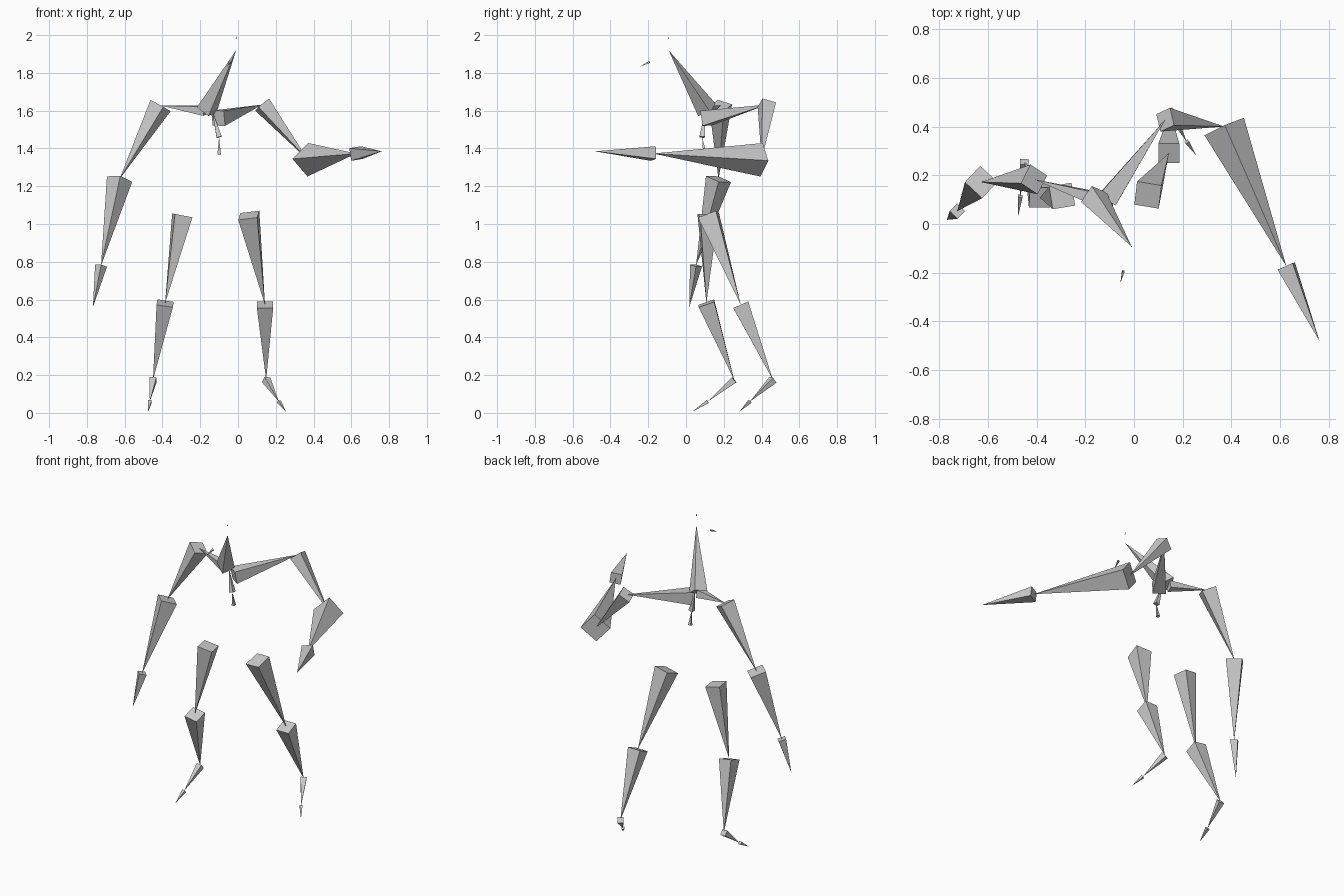
import bpy
import bmesh
from mathutils import Vector

grey = bpy.data.materials.new("bone_grey")
grey.diffuse_color = (0.6, 0.6, 0.6, 1)


def bone(name, base, tip, corner):
    """Square pyramid from base to tip, its width a fifth of its length.
    corner is the rough offset from the base centre to one base corner."""
    base, tip = Vector(base), Vector(tip)
    length = (tip - base).length
    axis = (tip - base).normalized()
    u = Vector(corner)
    u = (u - axis * u.dot(axis)).normalized()
    v = axis.cross(u)
    r = length * 0.1414
    bm = bmesh.new()
    ring = [bm.verts.new(base + d * r) for d in (u, v, -u, -v)]
    apex = bm.verts.new(tip)
    bm.faces.new(ring[::-1])
    for i in range(4):
        bm.faces.new((ring[i], ring[(i + 1) % 4], apex))
    bmesh.ops.recalc_face_normals(bm, faces=bm.faces)
    mesh = bpy.data.meshes.new(name)
    bm.to_mesh(mesh)
    bm.free()
    mesh.materials.append(grey)
    bpy.context.collection.objects.link(bpy.data.objects.new(name, mesh))


def chain(joints, parts):
    """Bones laid end to end along the joints."""
    for (name, corner), a, b in zip(parts, joints, joints[1:]):
        bone(name, a, b, corner)


# Right arm, from the collar to the fingertips
chain([(-0.175, 0.11, 1.60), (-0.41, 0.183, 1.627), (-0.627, 0.172, 1.238),
       (-0.725, 0.053, 0.78), (-0.768, 0.017, 0.56)],
      [("right_collarbone", (0, 0.02, 0.025)),
       ("right_upper_arm", (0.05, 0.015, -0.027)),
       ("right_forearm", (0.063, 0, -0.015)),
       ("right_hand", (0.032, 0, -0.005))])

# Left arm, bent forward
chain([(-0.105, 0.105, 1.56), (0.128, 0.428, 1.632), (0.37, 0.40, 1.34),
       (0.625, -0.173, 1.373), (0.762, -0.482, 1.385)],
      [("left_collarbone", (0.033, -0.023, 0.04)),
       ("left_upper_arm", (0.043, -0.026, 0.035)),
       ("left_forearm", (0.005, 0, 0.09)),
       ("left_hand", (0.038, 0.015, -0.03))])

# Right leg
chain([(-0.295, 0.115, 1.045), (-0.386, 0.108, 0.58), (-0.45, 0.255, 0.175),
       (-0.467, 0.115, 0.06), (-0.475, 0.034, 0.007)],
      [("right_thigh", (0.037, 0.053, -0.01)),
       ("right_shin", (0.046, -0.046, -0.023)),
       ("right_foot", (0.018, -0.012, 0.014)),
       ("right_toes", (0.009, -0.006, 0.007))])

# Left leg
chain([(0.057, 0.119, 1.046), (0.143, 0.29, 0.572), (0.149, 0.46, 0.175),
       (0.216, 0.338, 0.06), (0.254, 0.283, 0.007)],
      [("left_thigh", (0.058, 0.041, 0.024)),
       ("left_shin", (0.043, -0.038, -0.02)),
       ("left_foot", (0.022, 0.002, 0.014)),
       ("left_toes", (0.011, 0.001, 0.007))])

# Spine and head
chain([(-0.10, 0.10, 1.37), (-0.10, 0.085, 1.46), (-0.135, 0.10, 1.595)],
      [("lower_spine", (0.009, 0.009, 0)), ("upper_spine", (0.012, 0.012, 0))])
bone("head", (-0.165, 0.11, 1.605), (-0.01, -0.092, 1.92), (-0.05, -0.02, 0.015))
bone("crown", (-0.01, -0.093, 1.98), (-0.01, -0.093, 2.0), (0.002, 0.002, 0))
bone("nose", (-0.044, -0.193, 1.858), (-0.056, -0.243, 1.833), (0.006, 0, 0.006))
